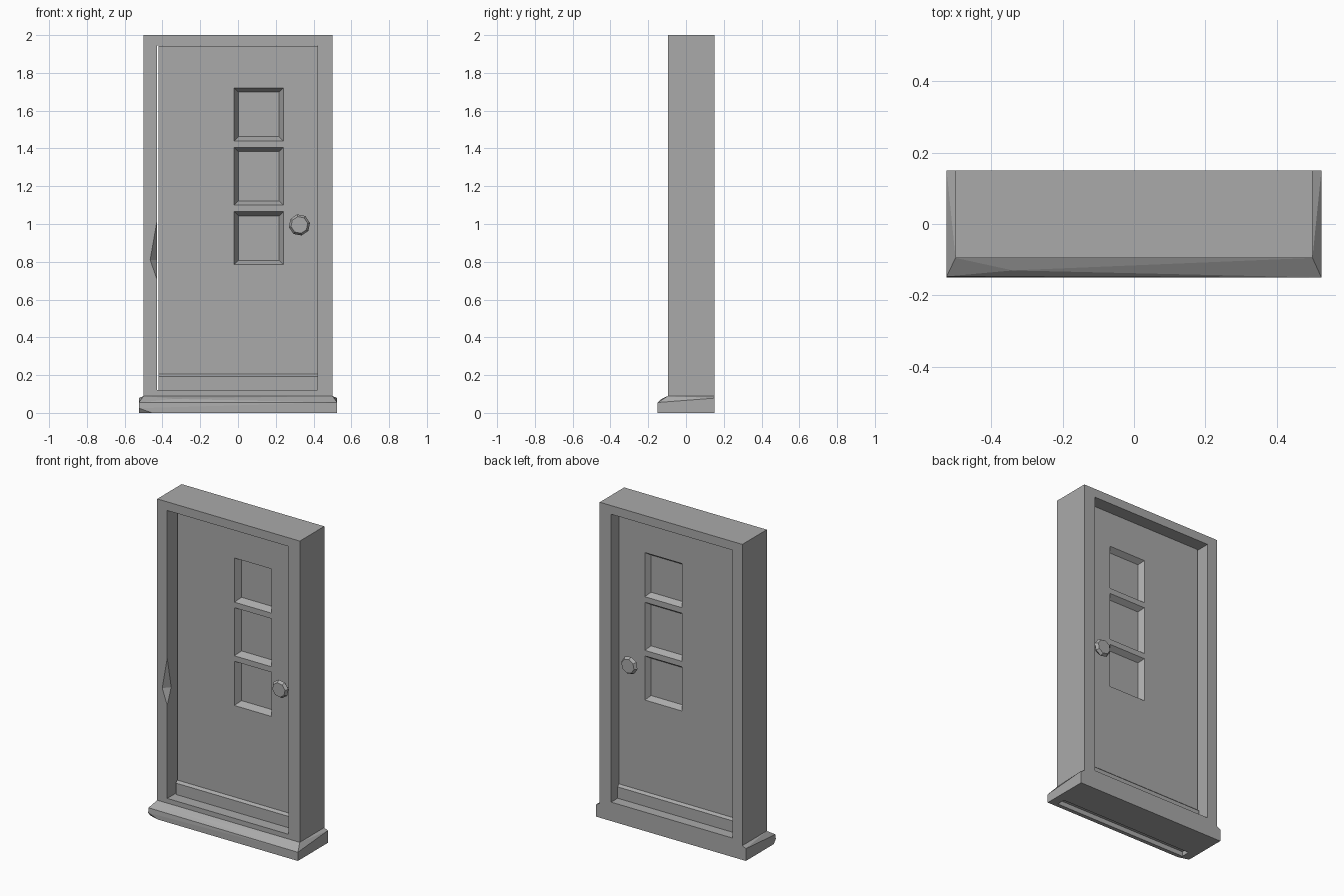
import bpy, bmesh, math
from mathutils import Vector

cube = bpy.data.objects.get("Cube")
if cube:
    bpy.data.objects.remove(cube, do_unlink=True)

stone = bpy.data.materials.new("plain grey")
stone.use_nodes = True
GREY = (0.4, 0.4, 0.4, 1)
stone.diffuse_color = GREY
stone.node_tree.nodes["Principled BSDF"].inputs["Base Color"].default_value = GREY


def finish(name, bm):
    bmesh.ops.recalc_face_normals(bm, faces=bm.faces)
    mesh = bpy.data.meshes.new(name)
    bm.to_mesh(mesh)
    bm.free()
    mesh.materials.append(stone)
    ob = bpy.data.objects.new(name, mesh)
    bpy.context.collection.objects.link(ob)
    return ob


def hull(bm, points):
    verts = [bm.verts.new(p) for p in points]
    bmesh.ops.convex_hull(bm, input=verts)


def rect(x0, x1, z0, z1, y):
    return [(x, y, z) for x in (x0, x1) for z in (z0, z1)]


def box(bm, x0, x1, y0, y1, z0, z1):
    hull(bm, rect(x0, x1, z0, z1, y0) + rect(x0, x1, z0, z1, y1))


def carve(target, cutter):
    cutter.hide_render = True
    mod = target.modifiers.new("carve", "BOOLEAN")
    mod.operation = "DIFFERENCE"
    mod.solver = "EXACT"
    mod.object = cutter
    # Apply the cut, then drop the helper
    mesh = bpy.data.meshes.new_from_object(
        target.evaluated_get(bpy.context.evaluated_depsgraph_get()))
    target.modifiers.clear()
    target.data = mesh
    bpy.data.objects.remove(cutter, do_unlink=True)


FRONT, BACK = -0.095, 0.15
DOOR_FRONT, DOOR_BACK = -0.007, 0.07
MID = 0.035

# Frame with its opening
bm = bmesh.new()
box(bm, -0.5, 0.5, FRONT, BACK, 0.03, 2)
frame = finish("frame", bm)
bm = bmesh.new()
box(bm, -0.43, 0.42, -0.4, 0.4, 0.12, 1.945)
carve(frame, finish("opening_cutter", bm))

# Chipped edge on the hinge side
bm = bmesh.new()
edge = Vector((-0.43, FRONT, 0.81))
hull(bm, [edge + Vector(p) for p in (
    (0, 0, 0.2), (0, 0, -0.1), (-0.035, 0, 0), (0, 0.04, 0),
    (-0.035, -0.05, 0), (0.05, 0.04, 0), (0.05, -0.05, 0))])
carve(frame, finish("chip_cutter", bm))

# Sill with sloping shoulders and a worn front edge
bm = bmesh.new()
hull(bm, [
    (-0.5, FRONT, 0.09), (0.5, FRONT, 0.09),
    (-0.5, BACK, 0.09), (0.5, BACK, 0.09),
    (-0.525, BACK, 0.078), (0.525, BACK, 0.078),
    (-0.525, -0.147, 0.055), (0.525, -0.15, 0.055), (-0.34, -0.13, 0.074),
    (-0.525, BACK, 0), (0.525, BACK, 0), (0.525, -0.15, 0),
    (-0.455, -0.15, 0), (-0.525, -0.15, 0.025), (-0.525, -0.13, 0)])
sill = finish("sill", bm)
bm = bmesh.new()
box(bm, -0.47, 0.47, -0.125, -0.07, -0.1, 0.03)
carve(sill, finish("underside_cutter", bm))

# Door leaf with three bevelled panes on each face
bm = bmesh.new()
box(bm, -0.421, 0.4205, DOOR_FRONT, DOOR_BACK, 0.118, 1.942)
leaf = finish("door_leaf", bm)
bm = bmesh.new()
for z0, z1 in ((0.785, 1.065), (1.1, 1.405), (1.44, 1.72)):
    for face, side in ((DOOR_FRONT, -1), (DOOR_BACK, 1)):
        pane = MID + side * 0.003
        grow = 0.022
        outer = face + (face - pane)
        hull(bm, rect(0.002, 0.218, z0 + grow, z1 - grow, pane)
             + rect(-0.02 - grow, 0.24 + grow, z0 - grow, z1 + grow, outer))
cutter = finish("pane_cutter", bm)
carve(leaf, cutter)

# Kick plates along the foot of the door
for name, face, side in (("front_kick_plate", DOOR_FRONT, -1),
                         ("back_kick_plate", DOOR_BACK, 1)):
    bm = bmesh.new()
    out = face + side * 0.015
    hull(bm, rect(-0.421, 0.4205, 0.118, 0.205, face)
         + rect(-0.421, 0.4205, 0.118, 0.192, out))
    finish(name, bm)

# Eight-sided knobs: distance from the door face, radius
PROFILE = ((-0.005, 0.025), (0.015, 0.025), (0.018, 0.045),
           (0.032, 0.057), (0.05, 0.045))
for name, face, side in (("front_knob", DOOR_FRONT, -1),
                         ("back_knob", DOOR_BACK, 1)):
    bm = bmesh.new()
    rings = []
    for dist, r in PROFILE:
        rings.append([bm.verts.new((
            0.325 + r * math.cos(i * math.tau / 8 + 0.2),
            face + side * dist,
            0.995 + r * math.sin(i * math.tau / 8 + 0.2))) for i in range(8)])
    for a, b in zip(rings, rings[1:]):
        for i in range(8):
            j = (i + 1) % 8
            bm.faces.new((a[i], a[j], b[j], b[i]))
    bm.faces.new(rings[0])
    bm.faces.new(rings[-1])
    finish(name, bm)
